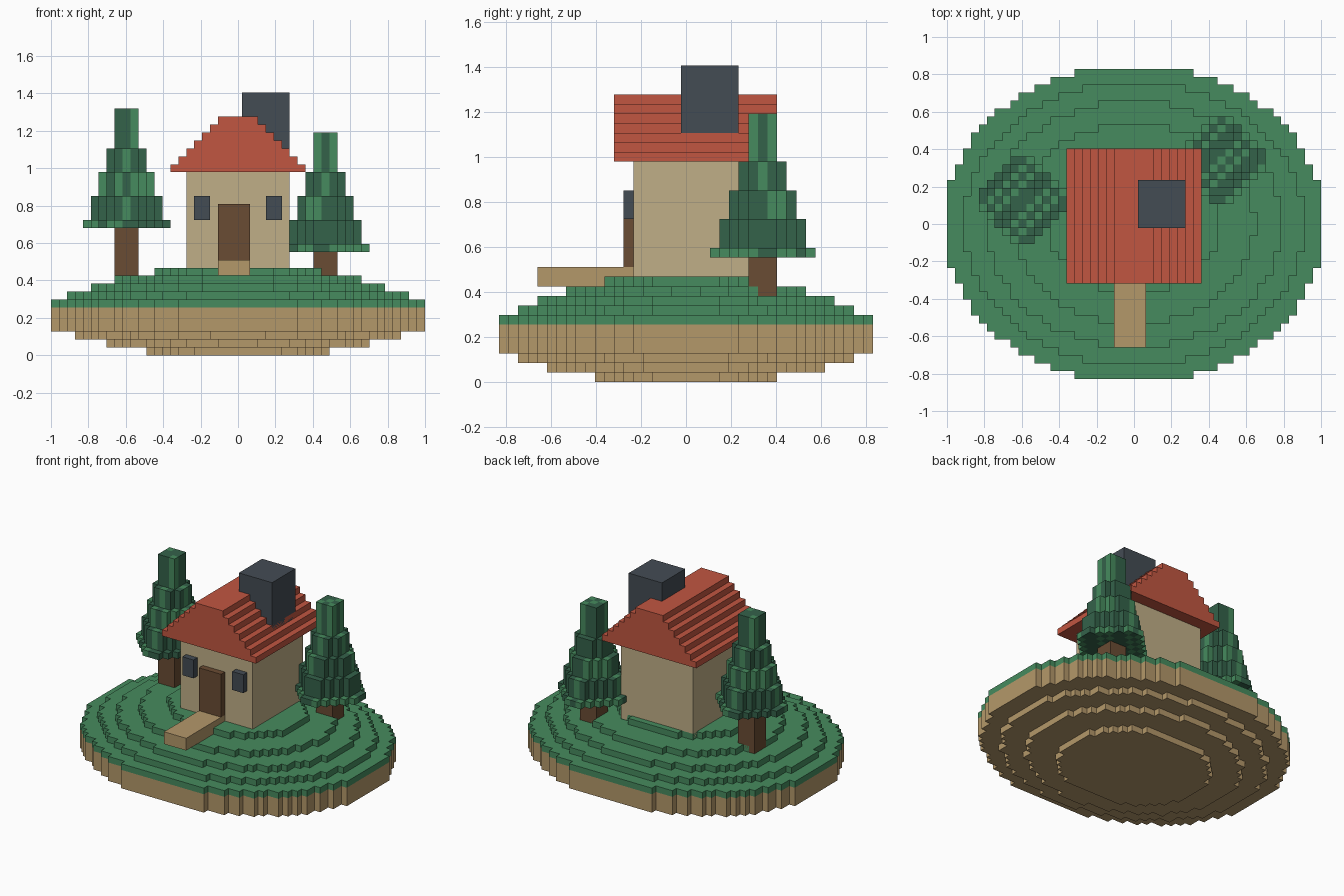
import bpy, bmesh

if "Cube" in bpy.data.objects:
    bpy.data.objects.remove(bpy.data.objects["Cube"], do_unlink=True)

U = 2 / 47  # size of one building block


def material(name, hex_code):
    rgb = [int(hex_code[i:i + 2], 16) / 255 for i in (0, 2, 4)]
    lin = [c / 12.92 if c <= 0.04045 else ((c + 0.055) / 1.055) ** 2.4 for c in rgb]
    m = bpy.data.materials.new(name)
    m.diffuse_color = (*lin, 1)
    m.use_nodes = True
    m.node_tree.nodes["Principled BSDF"].inputs["Base Color"].default_value = (*lin, 1)
    return m


GRASS = material("grass green", "468B5E")
PINE = material("dark pine green", "34624A")
EARTH = material("sandy earth", "B4986A")
WALL = material("cream wall", "C0AF87")
ROOF = material("red roof", "C15641")
STONE = material("slate grey", "444C54")
WOOD = material("brown wood", "6A4C33")


def rect(x0, x1, y0, y1):
    """Block cells in an inclusive rectangle."""
    return {(x, y) for x in range(x0, x1 + 1) for y in range(y0, y1 + 1)}


def ellipse(level):
    """Block cells of the island outline, scaled by a paraboloid level."""
    return {(x, y) for x, y in rect(-24, 24, -20, 20)
            if x * x / 576 + y * y / 400 < level - 1e-6}


def clipped_diamond(cx, cy, r):
    return {(x, y) for x, y in rect(cx - r, cx + r, cy - r, cy + r)
            if abs(x - cx) + abs(y - cy) <= r + 1}


def build(name, tiers, mats, rule=lambda x, y: 0):
    """Stack tiers (cells, bottom, top) and keep only each tier's outer faces."""
    bm = bmesh.new()
    for cells, z0, z1 in tiers:
        part = {}

        def vert(x, y, z):
            if (x, y, z) not in part:
                part[x, y, z] = bm.verts.new((x * U, y * U, z * U))
            return part[x, y, z]

        def face(corners, index):
            bm.faces.new([vert(*c) for c in corners]).material_index = index

        for x, y in sorted(cells):
            i = rule(x, y)
            ring = [(x - .5, y - .5), (x + .5, y - .5), (x + .5, y + .5), (x - .5, y + .5)]
            face([(*p, z1) for p in ring], i)
            face([(*p, z0) for p in reversed(ring)], i)
            for k, (dx, dy) in enumerate([(0, -1), (1, 0), (0, 1), (-1, 0)]):
                if (x + dx, y + dy) not in cells:
                    a, b = ring[k], ring[(k + 1) % 4]
                    face([(*a, z0), (*b, z0), (*b, z1), (*a, z1)], i)
    # Merge flat areas of one colour
    bmesh.ops.dissolve_limit(bm, angle_limit=0.01, verts=bm.verts[:], edges=bm.edges[:],
                             delimit={'MATERIAL'})
    mesh = bpy.data.meshes.new(name)
    bm.to_mesh(mesh)
    bm.free()
    for m in mats:
        mesh.materials.append(m)
    obj = bpy.data.objects.new(name, mesh)
    bpy.context.collection.objects.link(obj)
    return obj


# Island: tapering earth below, stepped grass hill above
build("island_earth", [(ellipse(.25), 0, 1), (ellipse(.5), 1, 2),
                       (ellipse(.75), 2, 3), (ellipse(1), 3, 6)], [EARTH])
build("island_grass", [(ellipse(1 - .2 * k), 6 + k, 7 + k) for k in range(5)], [GRASS])

# House
build("house_walls", [(rect(-6, 6, -5, 7), 10, 23)], [WALL])
build("roof", [(rect(k - 8, 8 - k, -7, 9), 23 + k, 24 + k) for k in range(7)], [ROOF])
build("chimney", [(rect(1, 6, 0, 5), 24, 33)], [STONE])
build("door", [(rect(-2, 1, -6, -6), 12, 19)], [WOOD])
build("garden_path", [(rect(-2, 1, -15, -6), 10, 12)], [EARTH])
for side, x in (("right", -5), ("left", 4)):
    build(side + "_window", [(rect(x, x + 1, -6, -6), 17, 20)], [STONE])


# Trees: square trunk and five shrinking foliage tiers with light flecks
def fleck(x, y):
    return 1 if (x + y) % 2 and (x - y) % 6 != 1 else 0


for side, cx, cy, base in (("right", -14, 3, 16), ("left", 11, 8, 13)):
    build(side + "_tree_trunk", [(rect(cx - 1, cx + 1, cy - 1, cy + 1), 9, base)], [WOOD])
    z, tiers = base, []
    for radius, height in ((5, 1), (4, 3), (3, 3), (2, 3), (1, 5)):
        tiers.append((clipped_diamond(cx, cy, radius), z, z + height))
        z += height
    build(side + "_tree_foliage", tiers, [PINE, GRASS], fleck)
